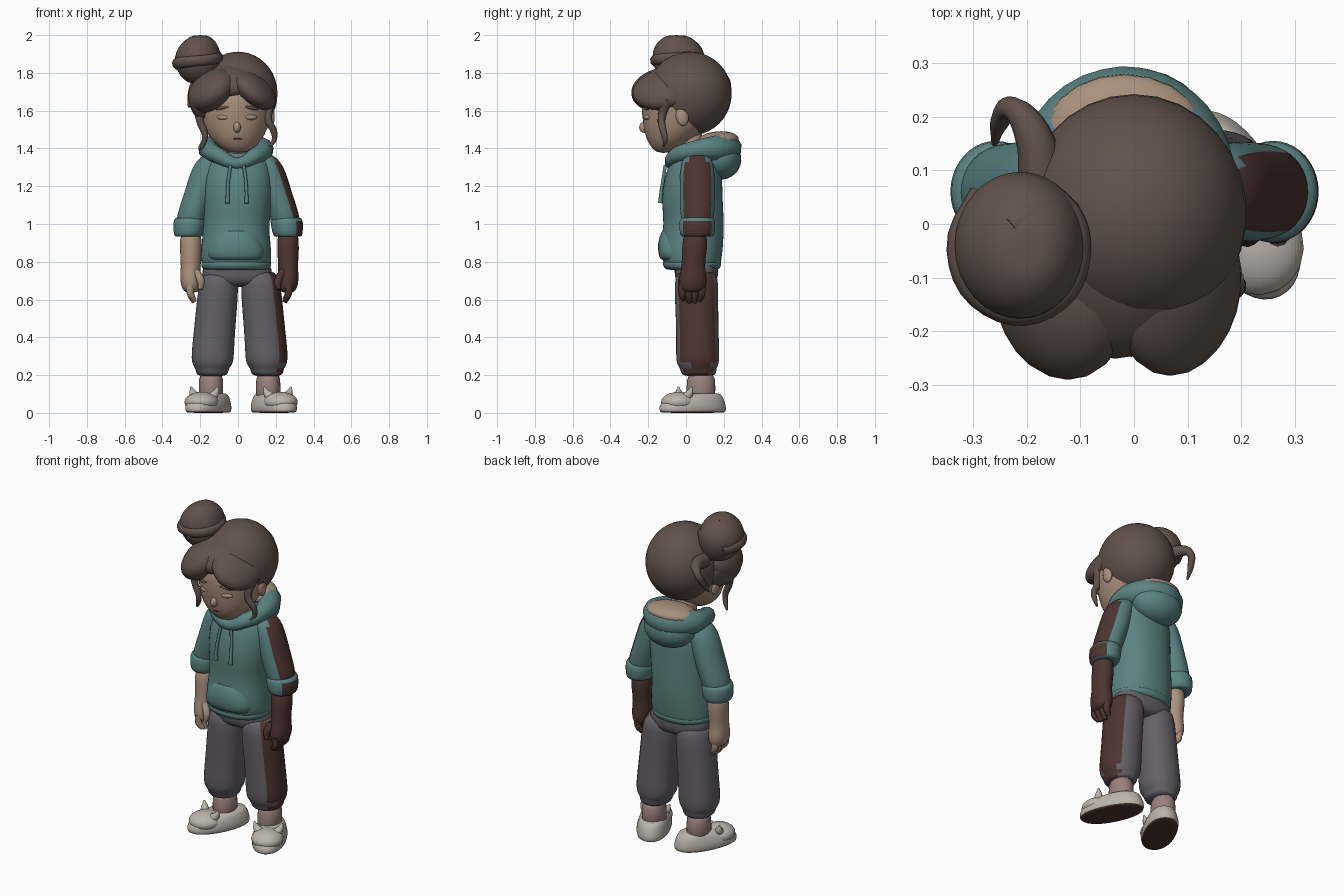
import bpy, bmesh, math
from mathutils import Vector, Matrix


def mat(name, r, g, b):
    m = bpy.data.materials.new(name)
    m.diffuse_color = (r, g, b, 1)
    return m


HAIR = mat("hair_brown", .12, .085, .07)
SKIN = mat("skin", .40, .28, .205)
TEAL = mat("teal_cloth", .105, .225, .225)
GREY = mat("grey_cloth", .13, .12, .135)
SOCK = mat("sock", .32, .22, .2)
CREAM = mat("slipper_cream", .5, .46, .41)
STAIN = mat("dark_stain", .075, .035, .03)


def finish(name, bm, material, sub=1, stain=None, limit=.6):
    bmesh.ops.recalc_face_normals(bm, faces=bm.faces)
    me = bpy.data.meshes.new(name)
    bm.to_mesh(me)
    bm.free()
    ob = bpy.data.objects.new(name, me)
    bpy.context.collection.objects.link(ob)
    me.materials.append(material)
    if stain:
        me.materials.append(STAIN)
    for p in me.polygons:
        p.use_smooth = True
        if stain and p.normal.dot(Vector(stain)) > limit:
            p.material_index = 1
    if sub:
        ob.modifiers.new("smooth", 'SUBSURF').levels = sub
        ob.modifiers["smooth"].render_levels = sub
    return ob


def loft(name, rings, material, n=20, power=2.0, shift=(0, 0, 0), side=1, turn=0, **kw):
    """Skin a stack of horizontal superellipse rings (cx, cy, z, rx, ry)."""
    bm = bmesh.new()
    loops = []
    for cx, cy, z, rx, ry in rings:
        loop = []
        for i in range(n):
            a = 2 * math.pi * i / n
            c, s = math.cos(a), math.sin(a)
            x = math.copysign(abs(c) ** (2 / power), c) * rx
            y = math.copysign(abs(s) ** (2 / power), s) * ry
            loop.append(bm.verts.new((side * (cx + x), cy + y, z)))
        loops.append(loop)
    for a, b in zip(loops, loops[1:]):
        for i in range(n):
            j = (i + 1) % n
            bm.faces.new((a[i], a[j], b[j], b[i]))
    bm.faces.new(loops[0])
    bm.faces.new(loops[-1])
    bm.transform(Matrix.Translation(shift) @ Matrix.Rotation(turn, 4, 'Z'))
    return finish(name, bm, material, **kw)


def ball(name, loc, size, material, rot=(0, 0, 0), seg=24):
    bm = bmesh.new()
    bmesh.ops.create_uvsphere(bm, u_segments=seg, v_segments=seg * 2 // 3, radius=1)
    ob = finish(name, bm, material, sub=0)
    ob.location, ob.scale = loc, size
    ob.rotation_euler = [math.radians(r) for r in rot]
    return ob


def tube(name, pts, material, closed=False):
    """Round tube through points (x, y, z, radius)."""
    cu = bpy.data.curves.new(name, 'CURVE')
    cu.dimensions, cu.bevel_depth, cu.bevel_resolution = '3D', 1, 3
    cu.resolution_u, cu.use_fill_caps = 5, True
    sp = cu.splines.new('BEZIER')
    sp.bezier_points.add(len(pts) - 1)
    sp.use_cyclic_u = closed
    for bp, p in zip(sp.bezier_points, pts):
        bp.co, bp.radius = p[:3], p[3]
        bp.handle_left_type = bp.handle_right_type = 'AUTO'
    cu.materials.append(material)
    ob = bpy.data.objects.new(name, cu)
    bpy.context.collection.objects.link(ob)
    bpy.ops.object.select_all(action='DESELECT')
    bpy.context.view_layer.objects.active = ob
    ob.select_set(True)
    bpy.ops.object.convert(target='MESH')
    bpy.ops.object.shade_smooth_by_angle(angle=math.radians(60))
    return bpy.context.object


# head: face, ears and features
loft("face", [(0, -.12, 1.375, .045, .035), (-.005, -.1, 1.41, .1, .09),
              (-.01, -.07, 1.47, .155, .15), (-.01, -.045, 1.54, .182, .185),
              (-.01, -.035, 1.62, .195, .205), (0, -.03, 1.7, .195, .21),
              (0, 0, 1.8, .15, .15)], SKIN)
ball("nose", (-.005, -.22, 1.512), (.02, .028, .03), SKIN, seg=12)
ball("mouth", (-.005, -.197, 1.452), (.034, .012, .007), STAIN, seg=12)
for s, n in ((-1, "left"), (1, "right")):
    ball(n + "_eyelid", (s * .075 - .005, -.208, 1.565), (.034, .014, .014), SKIN, (0, 0, s * 20), 12)
    ball(n + "_eyebrow", (s * .075 - .005, -.213, 1.615), (.042, .012, .009), HAIR, (0, s * 12, s * 20), 12)
    ball(n + "_ear", (s * .18 - .005, -.02, 1.57), (.02, .034, .052), SKIN, (10, 0, 0), 14)
loft("neck", [(0, .03, 1.33, .08, .08), (0, .02, 1.4, .072, .075), (0, .01, 1.52, .075, .08)], SKIN)

# hair: cap, swept fringe, bun and loose strands
ball("hair_cap", (0, .02, 1.69), (.21, .222, .222), HAIR, (8, 0, 0), 30)
ball("fringe_root", (-.035, -.09, 1.765), (.15, .17, .085), HAIR, (22, 0, 0))
ball("left_fringe", (-.135, -.12, 1.71), (.145, .172, .098), HAIR, (10, -38, 0))
ball("right_fringe", (.082, -.12, 1.712), (.14, .165, .075), HAIR, (10, 40, 0))
ball("left_side_hair", (-.205, -.08, 1.65), (.05, .12, .1), HAIR, (0, -12, -12))
loft("bun", [(-.2, -.03, 1.74, .06, .07), (-.205, -.035, 1.78, .105, .115), (-.212, -.04, 1.85, .13, .142),
             (-.212, -.04, 1.91, .123, .142), (-.205, -.045, 1.96, .095, .115),
             (-.2, -.05, 1.99, .06, .07), (-.2, -.05, 2.0, .03, .04)], HAIR, n=16)
coil = []
for i in range(14):
    a, t = i * math.pi / 3.2 + 2.2, i / 13
    r = .108 - .07 * t ** 1.6
    coil.append((-.21 + .01 * t + r * math.cos(a), -.043 + (r + .012) * math.sin(a),
                 1.84 + .132 * t, .034 - .008 * t))
tube("bun_coil", coil, HAIR)
tube("bun_loop", [(-.17, .08, 1.76, .045), (-.19, .17, 1.77, .034), (-.225, .215, 1.75, .022),
                  (-.25, .19, 1.68, .018), (-.26, .15, 1.62, .006)], HAIR)
tube("right_strand", [(.175, -.1, 1.66, .03), (.16, -.13, 1.55, .02), (.19, -.12, 1.49, .018),
                      (.19, -.11, 1.44, .013), (.165, -.12, 1.41, .005)], HAIR)
tube("left_strand", [(-.215, -.12, 1.64, .028), (-.2, -.13, 1.54, .02), (-.175, -.13, 1.47, .017),
                     (-.185, -.12, 1.42, .013), (-.2, -.11, 1.39, .005)], HAIR)

# hoodie: body, hem, pocket, hood and drawstrings
loft("hoodie_body", [(-.01, .04, .76, .165, .125), (-.01, .035, .78, .182, .148),
                     (-.01, .03, .81, .19, .158), (-.01, .028, .88, .186, .17),
                     (-.01, .045, 1.0, .172, .158), (0, .03, 1.12, .185, .165),
                     (0, .04, 1.26, .188, .153), (.005, .05, 1.34, .165, .13),
                     (0, .055, 1.4, .11, .095)], TEAL, n=24, power=2.2)
loft("hoodie_hem", [(-.01, .035, .755, .172, .138), (-.01, .032, .765, .184, .15),
                    (-.01, .032, .8, .19, .16), (-.01, .03, .81, .17, .14)], TEAL, n=24, power=2.2)
loft("front_pocket", [(-.01, -.03, .805, .13, .1), (-.01, -.03, .82, .165, .115),
                      (-.01, -.03, .9, .15, .124), (-.01, -.02, .965, .1, .11),
                      (-.01, -.02, .98, .09, .09)], TEAL, power=2.6)
tube("hood_rim", [(-.005, -.08, 1.32, .03), (-.1, -.055, 1.36, .042), (-.15, .05, 1.39, .052),
                  (-.125, .16, 1.4, .074), (-.02, .213, 1.402, .083), (.085, .17, 1.4, .074),
                  (.135, .05, 1.39, .052), (.09, -.055, 1.36, .042)], TEAL, closed=True)
ball("hood_pouch", (-.015, .18, 1.345), (.155, .113, .11), TEAL, (-15, 0, 0))
ball("hood_lining", (-.018, .165, 1.44), (.15, .115, .05), SKIN, (6, 0, 0), 20)
for s, n in ((-1, "left"), (1, "right")):
    tube(n + "_drawstring", [(s * .035 - .005, -.11, 1.31, .009), (s * .045 - .005, -.12, 1.24, .009),
                             (s * .05 - .005, -.133, 1.16, .009), (s * .05 - .005, -.136, 1.11, .012)], TEAL)

# arms: sleeve, rolled cuff, forearm, hand, fingers
for s, n in ((-1, "left"), (1, "right")):
    dx = (0, 0, 0) if s < 0 else (.002, 0, 0)
    dark = (s, 0, 0) if s > 0 else None
    loft(n + "_sleeve", [(.125, .06, 1.375, .05, .06), (.15, .06, 1.33, .075, .085),
                         (.17, .06, 1.27, .085, .093), (.2, .06, 1.17, .083, .095),
                         (.228, .06, 1.09, .083, .093), (.25, .06, 1.02, .08, .088),
                         (.255, .06, .97, .065, .07)], TEAL, side=s, shift=dx, stain=dark)
    loft(n + "_cuff", [(.25, .06, 1.04, .075, .08), (.255, .06, 1.025, .09, .098),
                       (.26, .06, .96, .083, .096), (.262, .06, .93, .075, .088),
                       (.262, .06, .935, .055, .06)], TEAL, side=s, shift=dx, stain=dark)
    arm = STAIN if s > 0 else SKIN
    dx = (0, 0, 0) if s < 0 else (.015, 0, 0)
    loft(n + "_forearm", [(.25, .05, .98, .06, .066), (.25, .045, .86, .06, .07),
                          (.25, .037, .77, .052, .06), (.252, .037, .71, .058, .078),
                          (.25, .035, .66, .05, .075), (.245, .03, .635, .035, .055)],
         arm, n=14, side=s, shift=dx)
    x = s * .245 + dx[0]
    for i in range(4):
        y = -.02 + i * .034
        drop = .585 + (.012 if i in (0, 3) else 0)
        tube(f"{n}_finger_{i + 1}", [(x + s * .008, y, .68, .022), (x + s * .006, y, .63, .02),
                                     (x - s * .014, y * .8 + .006, drop, .013)], arm)
    tube(n + "_thumb", [(x - s * .02, 0, .75, .022), (x - s * .048, -.022, .7, .021),
                        (x - s * .045, -.03, .655, .012)], arm)

# trousers: hips, legs and gathered cuffs
loft("trouser_hips", [(-.005, .052, .84, .165, .115), (-.005, .055, .75, .188, .117),
                      (-.003, .055, .7, .19, .115), (0, .055, .665, .14, .08)], GREY, power=2.4)
for s, n in ((-1, "left"), (1, "right")):
    dx = (.017 if s > 0 else 0, 0, 0)
    loft(n + "_trouser_leg", [(.095, .055, .76, .095, .11), (.103, .055, .68, .106, .118),
                              (.113, .057, .56, .11, .115), (.124, .06, .44, .11, .113),
                              (.134, .062, .32, .114, .116), (.135, .062, .26, .112, .115),
                              (.137, .065, .235, .088, .096), (.137, .067, .215, .088, .096),
                              (.138, .068, .192, .075, .083)], GREY, side=s, shift=dx, power=2.2,
         stain=(1, 0, 0) if s > 0 else None, limit=.7)
    loft(n + "_ankle", [(.143, .08, .23, .068, .078), (.143, .08, .13, .066, .078),
                        (.143, .075, .04, .07, .085)], SOCK, n=14, side=s, shift=dx)

# animal slippers with little ears, toes turned outwards
    base = Vector((.19 if s > 0 else -.157, .035, 0))
    ang = s * math.radians(26)
    R = Matrix.Rotation(ang, 3, 'Z')
    loft(n + "_slipper", [(0, 0, 0, .084, .178), (0, 0, .004, .092, .19), (0, 0, .03, .098, .194),
                          (0, .005, .065, .09, .178), (0, .04, .1, .074, .125),
                          (0, .05, .105, .05, .09)], CREAM, shift=base, turn=ang,
         power=2.2, stain=(0, 0, -1))
    ball(n + "_slipper_toe", base + R @ Vector((0, -.08, .057)), (.09, .097, .054), CREAM,
         (0, 0, math.degrees(ang)), 18)
    for e in (-1, 1):
        pts = [((e * .045, -.06, .08), .03), ((e * .066, -.05, .105), .02), ((e * .08, -.045, .138), .004)]
        tube(f"{n}_slipper_ear_{'a' if e < 0 else 'b'}",
             [(*(base + R @ Vector(p)), r) for p, r in pts], CREAM)
